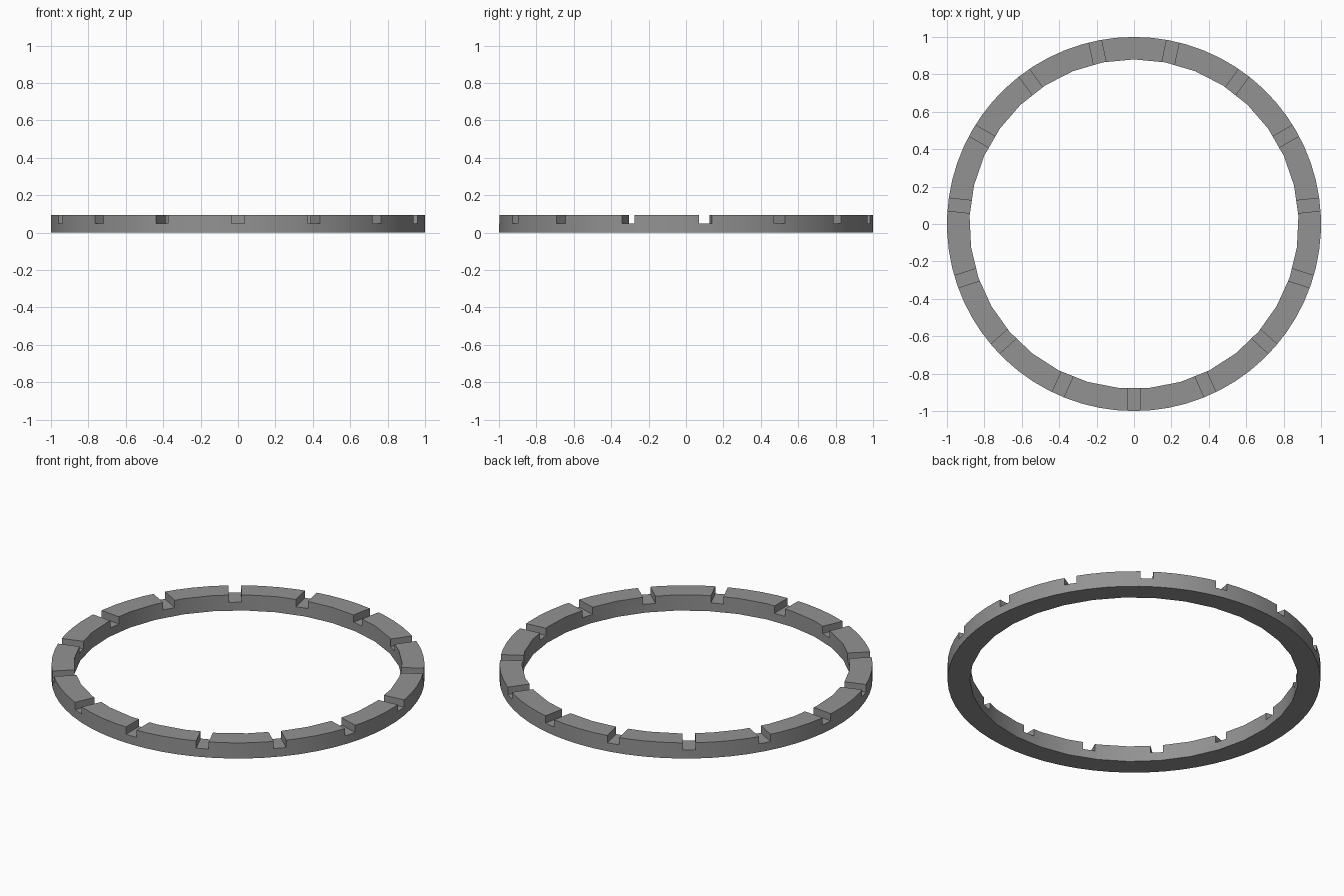
import bpy, bmesh
from math import sin, cos, pi, radians
from mathutils import Matrix

if "Cube" in bpy.data.objects:
    bpy.data.objects.remove(bpy.data.objects["Cube"])

R_OUT, R_IN, HEIGHT = 1.0, 0.88, 0.093
FLOOR, SLOT_W, SLOTS = 0.05, 0.068, 15
SIDES = 66


def make_object(name, bm):
    bmesh.ops.recalc_face_normals(bm, faces=bm.faces)
    mesh = bpy.data.meshes.new(name)
    bm.to_mesh(mesh)
    bm.free()
    obj = bpy.data.objects.new(name, mesh)
    bpy.context.collection.objects.link(obj)
    return obj


# dark grey material
grey = bpy.data.materials.new("dark_grey")
grey.diffuse_color = (0.29, 0.29, 0.29, 1)
grey.use_nodes = True
grey.node_tree.nodes["Principled BSDF"].inputs["Base Color"].default_value = grey.diffuse_color

# ring body: outer wall finely faceted, inner wall with half as many facets
bm = bmesh.new()


def loop(radius, z, n):
    return [bm.verts.new((radius * cos(pi / 2 + 2 * pi * i / n),
                          radius * sin(pi / 2 + 2 * pi * i / n), z)) for i in range(n)]


half = SIDES // 2
outer = [loop(R_OUT, z, SIDES) for z in (0, HEIGHT)]
inner = [loop(R_IN, z, half) for z in (0, HEIGHT)]
for (low, high), n in ((outer, SIDES), (inner, half)):
    for i in range(n):
        j = (i + 1) % n
        bm.faces.new((low[i], low[j], high[j], high[i]))
for o, q in zip(outer, inner):
    for i in range(half):
        j = (i + 1) % half
        bm.faces.new((o[2 * i], o[2 * i + 1], o[(2 * i + 2) % SIDES], q[j], q[i]))
ring = make_object("notched_ring", bm)
ring.data.materials.append(grey)

# radial slots cut into the top face, one pointing to the front
bm = bmesh.new()
for k in range(SLOTS):
    m = (Matrix.Rotation(radians(-90) + 2 * pi * k / SLOTS, 4, 'Z')
         @ Matrix.Translation((0.94, 0, FLOOR + 0.1))
         @ Matrix.Diagonal((0.3, SLOT_W, 0.2, 1)))
    bmesh.ops.create_cube(bm, size=1, matrix=m)
cutter = make_object("slot_cutter", bm)
cutter.data.materials.append(grey)
cutter.hide_render = True

mod = ring.modifiers.new("slots", 'BOOLEAN')
mod.operation = 'DIFFERENCE'
mod.solver = 'EXACT'
mod.object = cutter
bpy.context.view_layer.objects.active = ring
ring.select_set(True)
bpy.ops.object.modifier_apply(modifier=mod.name)
bpy.data.objects.remove(cutter)

# smooth walls with crisp slot edges
bpy.ops.object.shade_smooth_by_angle(angle=radians(30))
